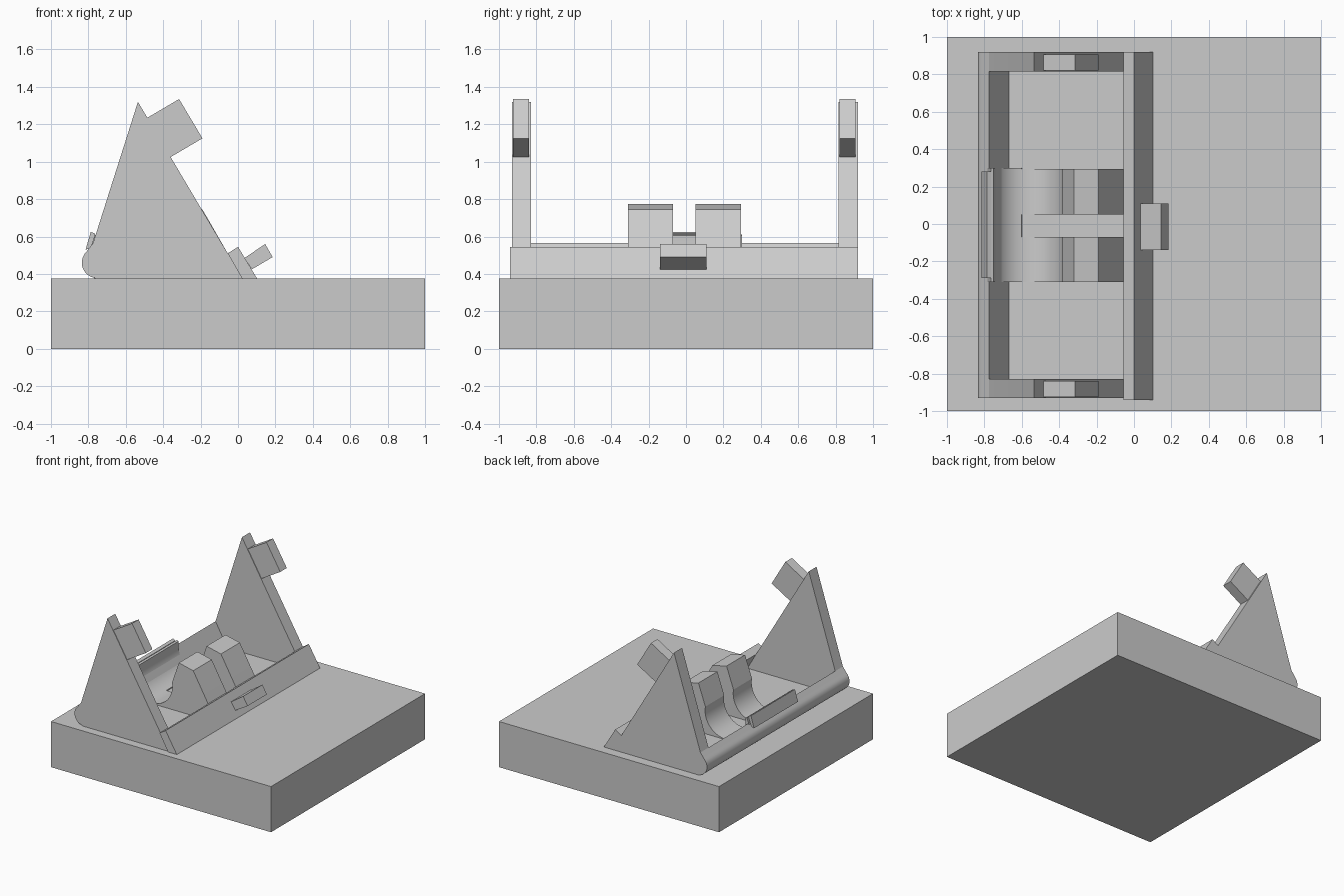
import bpy, bmesh, math

if "Cube" in bpy.data.objects:
    bpy.data.objects.remove(bpy.data.objects["Cube"])

grey = bpy.data.materials.new("plain grey")
grey.diffuse_color = (0.6, 0.6, 0.6, 1)
grey.use_nodes = True
grey.node_tree.nodes["Principled BSDF"].inputs["Base Color"].default_value = grey.diffuse_color
FLOOR = 0.375


def extrude_profile(name, points, y0, y1):
    """Extrude an (x, z) outline from y0 to y1."""
    bm = bmesh.new()
    face = bm.faces.new([bm.verts.new((x, y0, z)) for x, z in points])
    res = bmesh.ops.extrude_face_region(bm, geom=[face])
    verts = [g for g in res["geom"] if isinstance(g, bmesh.types.BMVert)]
    bmesh.ops.translate(bm, verts=verts, vec=(0, y1 - y0, 0))
    bmesh.ops.recalc_face_normals(bm, faces=bm.faces)
    me = bpy.data.meshes.new(name)
    bm.to_mesh(me)
    bm.free()
    me.materials.append(grey)
    ob = bpy.data.objects.new(name, me)
    bpy.context.collection.objects.link(ob)
    bpy.ops.object.select_all(action='DESELECT')
    ob.select_set(True)
    bpy.context.view_layer.objects.active = ob
    bpy.ops.object.shade_smooth_by_angle(angle=math.radians(25))
    return ob


def arc(cx, cz, r, a0, a1, n):
    """Points on a circle between two angles in degrees."""
    angles = [math.radians(a0 + (a1 - a0) * i / n) for i in range(n + 1)]
    return [(cx + r * math.cos(a), cz + r * math.sin(a)) for a in angles]


# Base slab
extrude_profile("base", [(-1, 0), (1, 0), (1, FLOOR), (-1, FLOOR)], -1, 1)

# Rounded rear rail
rail = [(-0.775, 0.565)] + arc(-0.753, 0.46, 0.082, 135, 270, 14)
extrude_profile("rear_rail", rail + [(-0.667, FLOOR)], -0.93, 0.92)

# Leaning front rail with its small peg
extrude_profile("front_rail", [(-0.055, 0.51), (0, 0.545), (0.105, 0.37),
                               (0.025, 0.37)], -0.94, 0.92)
extrude_profile("front_peg", [(0.035, 0.485), (0.145, 0.56), (0.185, 0.49),
                              (0.075, 0.425)], -0.14, 0.11)

# Triangular side walls, each with a square peg near the top
wall = [(-0.535, 1.32), (-0.775, 0.565), (-0.82, 0.46), (-0.76, 0.37), (0.028, 0.37)]
peg = [(-0.485, 1.235), (-0.315, 1.335), (-0.19, 1.125), (-0.36, 1.025)]
for side, y0, y1, p0, p1 in (("near", -0.93, -0.83, -0.925, -0.84),
                             ("far", 0.815, 0.92, 0.82, 0.905)):
    extrude_profile(side + "_wall", wall, y0, y1)
    extrude_profile(side + "_wall_peg", peg, p0, p1)

# Cradle: one rear shell, and two front arms with a gap between
CX, CZ, R = -0.565, 0.565, 0.185
split = 259
shell = [(-0.77, 0.37), (-0.785, 0.55), (-0.765, 0.61), (-0.75, 0.605)]
shell += arc(CX, CZ, R, 180, split, 14) + [(-0.6, 0.37)]
extrude_profile("cradle_shell", shell, -0.31, 0.30)

arm = [(-0.6, 0.37)] + arc(CX, CZ, R, split, 370, 20)
arm += [(-0.32, 0.775), (-0.19, 0.745), (-0.055, 0.51), (0.02, 0.37)]
extrude_profile("near_cradle_arm", arm, -0.31, -0.07)
extrude_profile("far_cradle_arm", arm, 0.05, 0.295)

# Catch lip standing on the rear rail
extrude_profile("catch_lip", [(-0.815, 0.53), (-0.787, 0.625), (-0.765, 0.615),
                              (-0.775, 0.54)], -0.29, 0.28)
